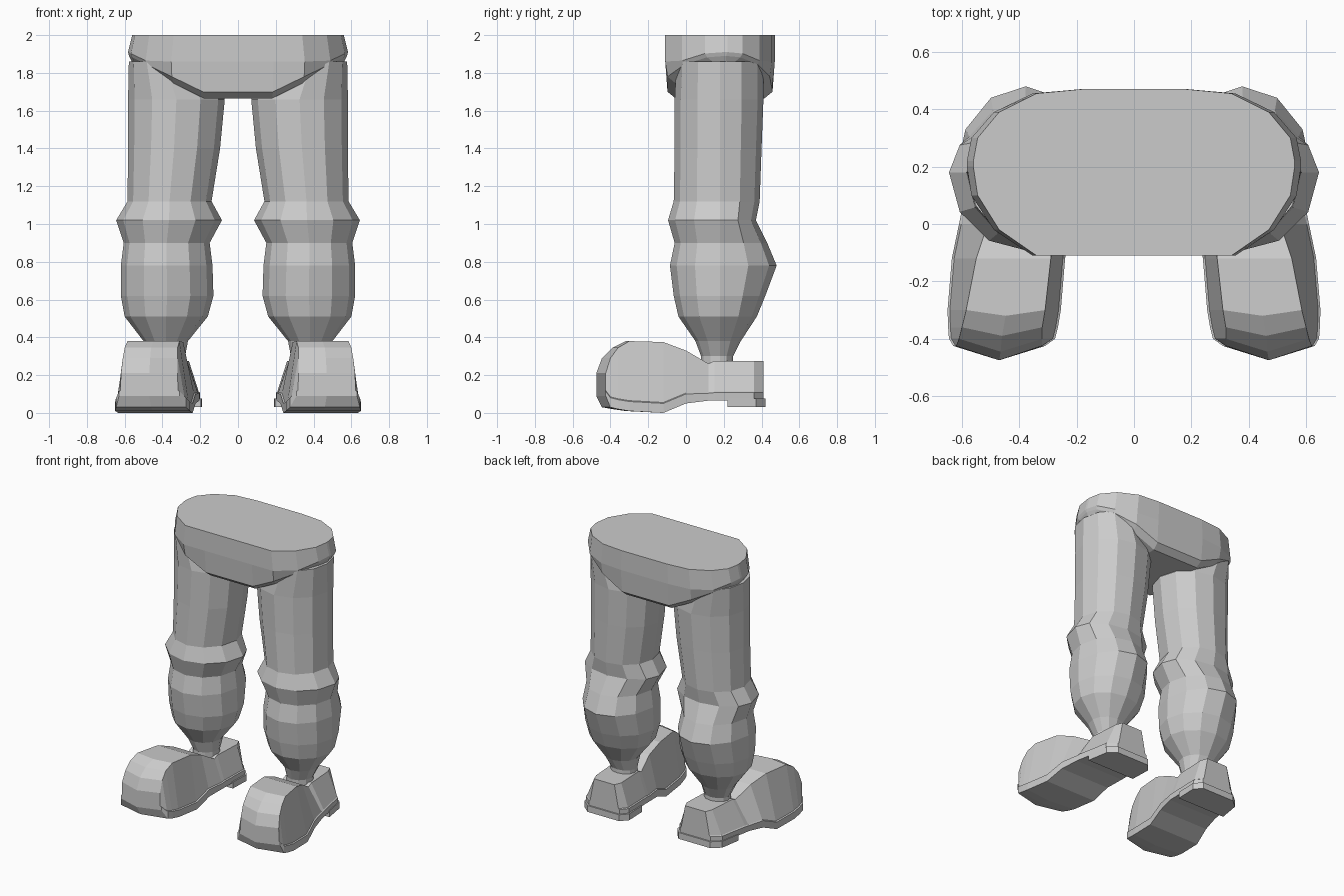
import bpy, bmesh, math

if "Cube" in bpy.data.objects:
    bpy.data.objects.remove(bpy.data.objects["Cube"])

grey = bpy.data.materials.new("plain grey")
grey.diffuse_color = (0.6, 0.6, 0.6, 1)
grey.use_nodes = True
grey.node_tree.nodes["Principled BSDF"].inputs["Base Color"].default_value = grey.diffuse_color


def finish(name, bm):
    bmesh.ops.recalc_face_normals(bm, faces=bm.faces)
    me = bpy.data.meshes.new(name)
    bm.to_mesh(me)
    bm.free()
    me.materials.append(grey)
    ob = bpy.data.objects.new(name, me)
    bpy.context.collection.objects.link(ob)
    return ob


def loft(name, rings, side=1):
    """Skin closed rings of points and cap both ends; side=-1 mirrors in x."""
    bm = bmesh.new()
    vs = [[bm.verts.new((side * x, y, z)) for x, y, z in r] for r in rings]
    for a, b in zip(vs, vs[1:]):
        for i in range(len(a)):
            j = (i + 1) % len(a)
            bm.faces.new((a[i], a[j], b[j], b[i]))
    bm.faces.new(vs[0])
    bm.faces.new(vs[-1])
    return finish(name, bm)


# Pelvis: columns (x, front y, back y) give a rounded outline with an arched lower edge
half = [(0.56, 0.2, 0.22), (0.545, 0.1, 0.3), (0.47, -0.02, 0.39),
        (0.34, -0.11, 0.455), (0.18, -0.11, 0.47), (0.07, -0.11, 0.47)]
cols = [(-x, f, b) for x, f, b in half] + half[::-1]


def hem(x):
    return 1.70 + max(0, abs(x) - 0.18) * 0.5


levels = [(1.0, 0.0, lambda x: 2.0),
          (1.04, 0.0, lambda x: max(1.86, hem(x) + 0.02)),
          (1.03, 0.012, hem),
          (1.0, 0.055, lambda x: hem(x) - 0.035)]
bm = bmesh.new()
grid = []
for s, inset, zf in levels:
    front, back = [], []
    for x, f, b in cols:
        k = min(inset, (b - f) * 0.4)
        front.append(bm.verts.new((x * s, f + k, zf(x))))
        back.append(bm.verts.new((x * s, b - k, zf(x))))
    grid.append((front, back))
for (f0, b0), (f1, b1) in zip(grid, grid[1:]):
    r0, r1 = f0 + b0[::-1], f1 + b1[::-1]
    for i in range(len(r0)):
        j = (i + 1) % len(r0)
        bm.faces.new((r0[i], r0[j], r1[j], r1[i]))
f, b = grid[-1]
for i in range(len(f) - 1):
    bm.faces.new((f[i], f[i + 1], b[i + 1], b[i]))
bm.faces.new(grid[0][0] + grid[0][1][::-1])
finish("pelvis", bm)

# Leg rings: z, inner x, outer x, front y, back y
leg = [(0.25, 0.28, 0.46, 0.08, 0.25), (0.30, 0.28, 0.46, 0.08, 0.25),
       (0.38, 0.265, 0.50, 0.05, 0.29), (0.51, 0.16, 0.60, -0.04, 0.375),
       (0.62, 0.13, 0.62, -0.065, 0.42), (0.78, 0.135, 0.62, -0.085, 0.48),
       (0.90, 0.15, 0.605, -0.06, 0.43), (1.02, 0.085, 0.645, -0.095, 0.37),
       (1.12, 0.14, 0.585, -0.065, 0.39), (1.40, 0.095, 0.582, -0.06, 0.40),
       (1.66, 0.07, 0.582, -0.06, 0.41), (1.86, 0.2, 0.578, -0.05, 0.41)]


def leg_ring(z, x0, x1, y0, y1, n=12):
    cx, rx, cy = (x0 + x1) / 2, (x1 - x0) / 2, 0.18
    pts = []
    for i in range(n):
        c, s = math.cos(2 * math.pi * i / n), math.sin(2 * math.pi * i / n)
        pts.append((cx + rx * c, cy + s * (y1 - cy if s > 0 else cy - y0), z))
    return pts


# Shoe sections: y, toe bulge, sole inner x, sole outer x, top inner x, top outer x, low z, high z
shoe = [(-0.425, 0.05, 0.31, 0.63, 0.32, 0.62, 0.09, 0.21),
        (-0.40, 0.045, 0.275, 0.645, 0.32, 0.61, 0.03, 0.29),
        (-0.36, 0.03, 0.265, 0.648, 0.32, 0.60, 0.02, 0.345),
        (-0.30, 0.02, 0.255, 0.65, 0.31, 0.585, 0.01, 0.38),
        (-0.12, 0, 0.24, 0.635, 0.29, 0.55, 0.0, 0.375),
        (0.0, 0, 0.225, 0.61, 0.29, 0.51, 0.05, 0.33),
        (0.12, 0, 0.205, 0.585, 0.27, 0.475, 0.065, 0.26),
        (0.15, 0, 0.205, 0.58, 0.27, 0.475, 0.065, 0.275),
        (0.36, 0, 0.20, 0.54, 0.26, 0.46, 0.065, 0.275),
        (0.41, 0, 0.24, 0.48, 0.28, 0.44, 0.065, 0.275)]


def shoe_ring(y, d, a, b, ta, tb, z0, z1):
    w, e = z0 + 0.2 * min(z1 - z0, 0.25), 0.008
    ym = y - d
    return [(a, y, z0), ((a + b) / 2, ym, z0), (b, y, z0), (b, y, w),
            (b - e, y, w + 0.005), (tb, y, z1), ((ta + tb) / 2, ym, z1), (ta, y, z1),
            (a + e, y, w + 0.005), (a, y, w)]


# Heel block outline
heel = [(0.195, 0.22), (0.57, 0.22), (0.545, 0.37), (0.485, 0.42), (0.235, 0.42), (0.19, 0.37)]

for side, tag in ((1, "right"), (-1, "left")):
    loft(tag + "_leg", [leg_ring(*r) for r in leg], side)
    loft(tag + "_shoe", [shoe_ring(*r) for r in shoe], side)
    loft(tag + "_heel", [[(x, y, z) for x, y in heel] for z in (0.03, 0.075)], side)
